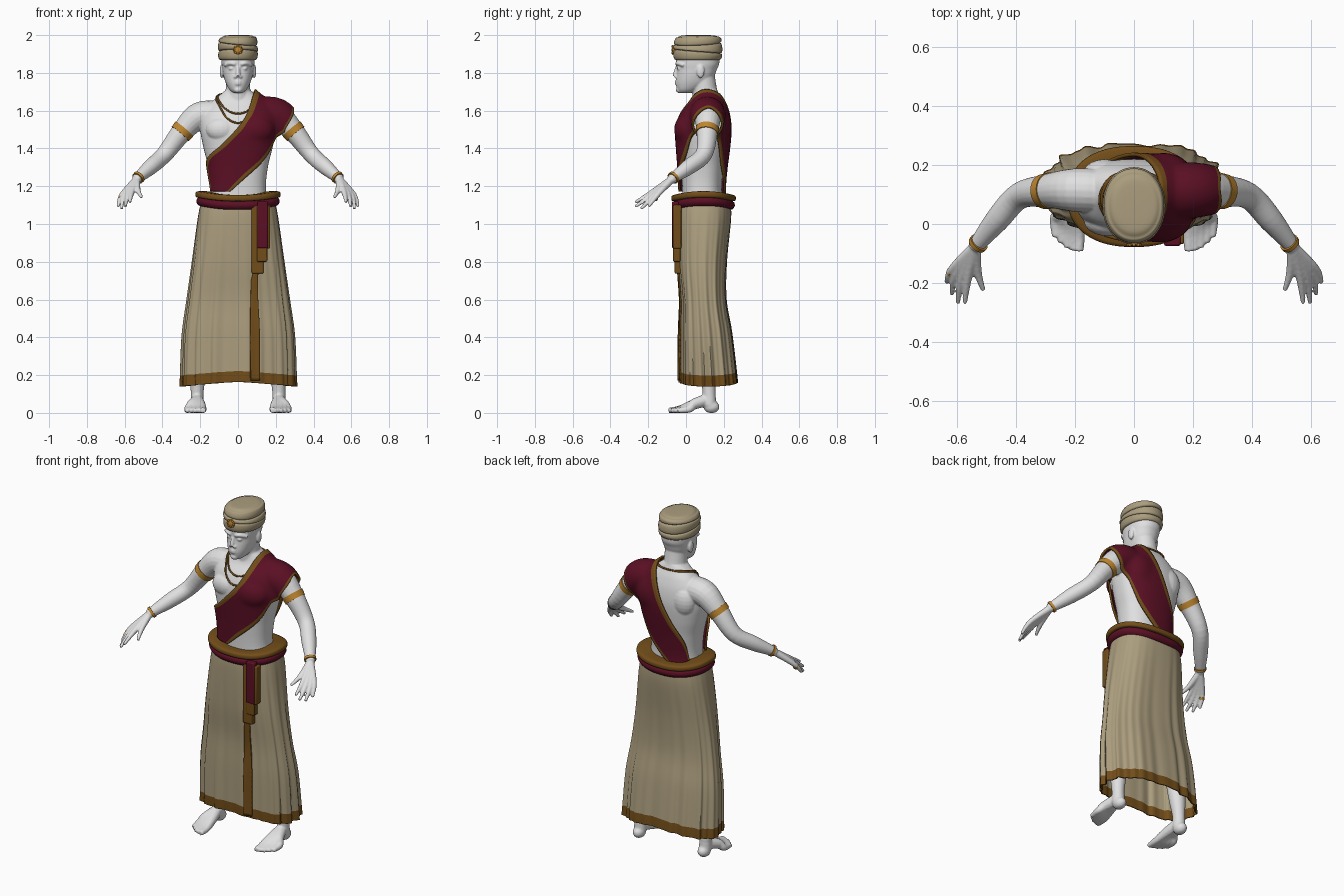
import bpy, bmesh, math
from mathutils import Vector, Matrix
from mathutils.bvhtree import BVHTree

cube = bpy.data.objects.get("Cube")
if cube:
    bpy.data.objects.remove(cube)


def material(name, *rgb):
    m = bpy.data.materials.new(name)
    m.use_nodes = True
    m.diffuse_color = (*rgb, 1)
    m.node_tree.nodes["Principled BSDF"].inputs["Base Color"].default_value = (*rgb, 1)
    return m


SKIN = material("pale skin", .75, .75, .75)
CLOTH = material("cream cloth", .41, .34, .21)
MAROON = material("maroon cloth", .105, .005, .018)
TRIM = material("brown trim", .17, .075, .01)
GOLD = material("gold", .52, .24, .03)


def spline(pts, k=6):
    v = [Vector(p) for p in pts]
    e = [v[0]] + v + [v[-1]]
    out = []
    for a, b, c, d in zip(e, e[1:], e[2:], e[3:]):
        for t in (i / k for i in range(k)):
            out.append((2 * b + (c - a) * t + (2 * a - 5 * b + 4 * c - d) * t * t
                        + (3 * b - a - 3 * c + d) * t ** 3) / 2)
    return out + [v[-1]]


def bridge(bm, rows, closed=True, caps=True, rule=None):
    """Skin a list of point rows with quads; rule(row, column) picks the material."""
    grid = [[bm.verts.new(p) for p in r] for r in rows]
    n = len(rows[0])
    for i in range(len(rows) - 1):
        for j in range(n if closed else n - 1):
            k = (j + 1) % n
            f = bm.faces.new((grid[i][j], grid[i][k], grid[i + 1][k], grid[i + 1][j]))
            f.material_index = rule(i, j) if rule else 0
    if caps:
        bm.faces.new(grid[0])
        bm.faces.new(grid[-1])


def tube(bm, pts, s=1, n=14, k=5):
    """Round limb through points (x, y, z, radius), mirrored by s."""
    path = spline([(s * x, y, z, r) for x, y, z, r in pts], k)
    rows = []
    for i, p in enumerate(path):
        d = path[min(i + 1, len(path) - 1)].xyz - path[max(i - 1, 0)].xyz
        q = d.to_track_quat('Z', 'Y')
        rows.append([p.xyz + q @ Vector((p.w * math.cos(a), p.w * math.sin(a), 0))
                     for a in (math.tau * j / n for j in range(n))])
    bridge(bm, rows)


def loft(bm, rings, n=48, p=2.2, k=6, warp=None, caps=True, rule=None):
    """Upright form through rings (z, centre y, half width, half depth)."""
    rows = []
    for z, cy, rx, ry in spline(rings, k):
        row = []
        for j in range(n):
            a = math.tau * j / n
            c, s = math.cos(a), math.sin(a)
            v = Vector((rx * math.copysign(abs(c) ** (2 / p), c),
                        cy + ry * math.copysign(abs(s) ** (2 / p), s), z))
            row.append(warp(v, a) if warp else v)
        rows.append(row)
    bridge(bm, rows, caps=caps, rule=rule)


def ball(bm, pos, size):
    bmesh.ops.create_uvsphere(bm, u_segments=20, v_segments=12, radius=1,
                              matrix=Matrix.LocRotScale(Vector(pos), None, Vector(size)))


def finish(name, bm, mats, voxel=0, solid=0, smooth=0, offset=0):
    bmesh.ops.recalc_face_normals(bm, faces=bm.faces)
    me = bpy.data.meshes.new(name)
    bm.to_mesh(me)
    bm.free()
    ob = bpy.data.objects.new(name, me)
    bpy.context.collection.objects.link(ob)
    for m in mats:
        me.materials.append(m)
    for f in me.polygons:
        f.use_smooth = True
    me.set_sharp_from_angle(angle=math.radians(50))
    if voxel:
        r = ob.modifiers.new("blend", 'REMESH')
        r.mode, r.voxel_size, r.use_smooth_shade = 'VOXEL', voxel, True
    if smooth:
        r = ob.modifiers.new("soften", 'SMOOTH')
        r.factor, r.iterations = .5, smooth
    if solid:
        r = ob.modifiers.new("thickness", 'SOLIDIFY')
        r.thickness, r.offset = solid, offset
    return ob


def surface(ob):
    bpy.context.view_layer.update()
    return BVHTree.FromObject(ob, bpy.context.evaluated_depsgraph_get())


def drape(name, tree, pairs, cols, lift, mats, rule=None, bulge=0, solid=.008, smooth=0):
    """Lay a strip of cloth, given by its two edges, on a surface."""
    rows = []
    for e in spline([a + b for a, b in pairs], 8):
        a, b = Vector(e[:3]), Vector(e[3:])
        out = ((a + b) / 2 - Vector((0, .09, 0))) * Vector((1, 0, 0)).x
        out.z = 0
        row = []
        for j in range(cols + 1):
            u = j / cols
            g = a.lerp(b, u) + out.normalized() * bulge * 4 * u * (1 - u)
            loc, normal, _, _ = tree.find_nearest(g)
            row.append(loc + normal * lift)
        rows.append(row)
    bm = bmesh.new()
    bridge(bm, rows, closed=False, caps=False, rule=rule)
    return finish(name, bm, mats, solid=solid, smooth=smooth)


# Body: torso, neck, head, arms and hands blended into one skin
bm = bmesh.new()
loft(bm, [(1.05, .09, .17, .11), (1.18, .085, .148, .105), (1.3, .087, .158, .112),
          (1.4, .09, .182, .122), (1.5, .092, .2, .128), (1.58, .1, .19, .112),
          (1.64, .112, .145, .082), (1.68, .11, .1, .066), (1.71, .105, .064, .06)], p=2.4)
tube(bm, [(0, .115, 1.6, .08), (0, .1, 1.7, .066), (0, .085, 1.82, .062)], n=24)
loft(bm, [(1.693, -.005, .022, .028), (1.71, .01, .044, .055), (1.745, .035, .064, .088),
          (1.785, .05, .077, .101), (1.82, .058, .083, .106), (1.85, .062, .087, .114),
          (1.9, .062, .088, .114), (1.94, .062, .075, .1)], n=40)
tube(bm, [(0, -.045, 1.835, .009), (0, -.054, 1.805, .011), (0, -.058, 1.782, .013)])
ball(bm, (0, -.03, 1.71), (.024, .024, .018))
for z in (1.742, 1.753):
    tube(bm, [(-.026, -.038, z, .005), (0, -.053, z, .007), (.026, -.038, z, .005)])
for s in (-1, 1):
    tube(bm, [(.014, -.049, 1.845, .009), (.04, -.044, 1.851, .01), (.072, -.012, 1.84, .009)], s)
    ball(bm, (s * .034, -.034, 1.823), (.016, .014, .009))
    ball(bm, (s * .013, -.051, 1.779), (.01, .011, .008))
    ball(bm, (s * .086, .077, 1.808), (.011, .021, .036))
    ball(bm, (s * .085, .01, 1.5), (.085, .052, .065))
    ball(bm, (s * .1, .165, 1.52), (.075, .055, .09))
    tube(bm, [(.1, .11, 1.575, .075), (.205, .115, 1.572, .073), (.295, .112, 1.49, .057),
              (.388, .095, 1.37, .045), (.465, .012, 1.3, .041), (.54, -.08, 1.235, .025)], s, 20)
    wrist = (.536, -.075, 1.237, .02)
    for knuckle, tip in (((.562, -.18, 1.168), (.573, -.268, 1.115)),
                         ((.583, -.178, 1.157), (.597, -.268, 1.092)),
                         ((.602, -.168, 1.151), (.617, -.238, 1.08)),
                         ((.615, -.152, 1.153), (.635, -.198, 1.093)),
                         ((.53, -.16, 1.18), (.51, -.225, 1.142))):
        tube(bm, [wrist, (*knuckle, .0145), (*tip, .008)], s, 10)
body = finish("body", bm, [SKIN], voxel=.005, smooth=2)

# Legs and feet
for s, side in ((-1, "right"), (1, "left")):
    bm = bmesh.new()
    tube(bm, [(.15, .1, .9, .075), (.185, .1, .5, .055), (.208, .115, .25, .048),
              (.216, .122, .12, .035), (.216, .125, .04, .036)], s, 20)
    ball(bm, (s * .216, .135, .032), (.034, .042, .034))
    for i in range(5):
        x, y = .186 + .02 * i, -.092 + .003 * i * i
        r = .012 if i else .016
        tube(bm, [(.216, .1, .065, .034), (.2 + .011 * i, .04, .045, .028),
                  (x, y + .06, .02, .02), (x, y, .012, r)], s, 10)
    for v in bm.verts:
        v.co.z = max(v.co.z, 0)
    finish(side + "_leg", bm, [SKIN], voxel=.006, smooth=2)


# Skirt with folds and a trimmed hem
def folds(v, a):
    t = max(0, min(1, (1.12 - v.z) / .95))
    rear = .5 + .5 * abs(math.cos(a))
    d = t * rear * (.009 * math.sin(13 * a + 2 * math.sin(3 * a)) + .005 * math.sin(29 * a))
    out = Vector((v.x, v.y - .1, 0)).normalized() * d
    out.z = -.012 * t * abs(math.cos(a)) + .012 * t * (1 - abs(math.cos(a)))
    return v + out


bm = bmesh.new()
loft(bm, [(1.12, .095, .195, .14), (1.03, .093, .213, .146), (.8, .085, .243, .132),
          (.6, .092, .27, .122), (.42, .105, .293, .138), (.21, .117, .3, .15),
          (.152, .12, .302, .152)], n=180, p=2.5, warp=folds, caps=False,
     rule=lambda i, j: int(i >= 30))
skirt = finish("skirt", bm, [CLOTH, TRIM], solid=.006, offset=-1)
drape("skirt_front_trim", surface(skirt),
      [((.083, -.1, z), (.12, -.1, z)) for z in (1.05, .8, .6, .4, .17)], 4, .004, [TRIM])

# Belt: maroon roll below, brown roll on top
bm = bmesh.new()
loft(bm, [(z, .093, w, w - .055) for z, w in ((1.085, .19), (1.088, .208), (1.105, .22), (1.122, .218),
          (1.13, .21), (1.133, .222), (1.148, .226), (1.163, .215), (1.163, .15))],
     n=72, k=3, p=2.3, rule=lambda i, j: int(i >= 12),
     warp=lambda v, a: v + Vector((0, 0, .01 * math.cos(2 * a))))
finish("belt", bm, [MAROON, TRIM])


# Hanging ends of the belt
def strap(name, x0, x1, z0, z1, y0, y1, mat):
    bm = bmesh.new()
    bmesh.ops.create_cube(bm, size=1, matrix=Matrix.LocRotScale(
        Vector((x0 + x1, y0 + y1, z0 + z1)) / 2, None, Vector((x1 - x0, y1 - y0, z1 - z0))))
    ob = finish(name, bm, [mat])
    b = ob.modifiers.new("round", 'BEVEL')
    b.width, b.segments = .006, 2


strap("sash_tail_back", .072, .135, .738, 1.1, -.06, -.02, TRIM)
strap("sash_tail_middle", .1, .155, .8, 1.1, -.068, -.03, TRIM)
strap("sash_tail_edge", .1, .17, .87, 1.1, -.068, -.025, TRIM)
strap("sash_tail_front", .102, .158, .872, 1.12, -.074, -.04, MAROON)

# Shoulder cloth: front waist, over the left shoulder, to the back waist
tree = surface(body)
edges = [((-.15, .01, 1.17), (-.04, -.03, 1.17)), ((-.165, .03, 1.33), (.05, -.03, 1.25)),
         ((-.08, -.04, 1.43), (.165, -.01, 1.36)), ((.02, -.03, 1.54), (.22, .01, 1.44)),
         ((.06, .02, 1.63), (.26, .06, 1.52)), ((.065, .1, 1.69), (.275, .12, 1.6)),
         ((.05, .18, 1.64), (.26, .17, 1.52)), ((0, .22, 1.52), (.2, .19, 1.42)),
         ((-.06, .21, 1.4), (.13, .2, 1.3)), ((-.12, .18, 1.28), (.02, .2, 1.18)),
         ((-.14, .16, 1.17), (-.03, .19, 1.14))]
drape("shoulder_cloth", tree, edges, 20, .016, [MAROON, TRIM], bulge=.035, solid=.012, smooth=4,
      rule=lambda i, j: int(j < 2 or j > 17))

# Necklaces resting on the chest
for name, drop in (("short_necklace", .105), ("long_necklace", .16)):
    pts = []
    for i in range(41):
        t = math.tau * i / 40
        g = Vector((.095 * math.sin(t), .085 - .1 * math.cos(t),
                    1.69 - drop * (.5 + .5 * math.cos(t)) ** 1.5))
        loc, normal, _, _ = tree.find_nearest(g)
        pts.append((*(loc + normal * .004), .005))
    bm = bmesh.new()
    tube(bm, pts, n=8, k=2)
    finish(name, bm, [TRIM])

# Arm bands, bracelets and a finger ring
for s, side in ((-1, "right"), (1, "left")):
    for name, a, b in (("arm_band", (.284, .113, 1.503, .062), (.306, .11, 1.477, .059)),
                       ("bracelet", (.524, -.062, 1.249, .034), (.532, -.071, 1.241, .033))):
        bm = bmesh.new()
        tube(bm, [a, b], s, 28, 2)
        finish(side + "_" + name, bm, [GOLD])
bm = bmesh.new()
tube(bm, [(.618, -.16, 1.141, .016), (.621, -.167, 1.132, .016)], -1)
finish("finger_ring", bm, [GOLD])


# Wrapped turban with a brooch
def wrap(v, a):
    weight = max(0, 1 - ((v.z - 1.935) / .065) ** 2)
    return v + Vector((0, 0, .011 * weight * math.cos(a + 1 + 50 * (v.z - 1.9))))


bm = bmesh.new()
loft(bm, [(z, .062, w, w * 1.23) for z, w in ((1.868, .088), (1.872, .099), (1.89, .105), (1.91, .103),
          (1.914, .095), (1.918, .104), (1.935, .106), (1.95, .102), (1.954, .094),
          (1.958, .101), (1.972, .102), (1.987, .095), (1.99, .086), (1.998, .07), (2, .03))],
     n=64, k=3, p=2.1, warp=wrap)
finish("turban", bm, [CLOTH])
bm = bmesh.new()
ball(bm, (0, -.066, 1.922), (.024, .01, .024))
for i in range(8):
    a = math.tau * i / 8
    ball(bm, (.02 * math.cos(a), -.07, 1.922 + .02 * math.sin(a)), (.006, .006, .006))
finish("turban_brooch", bm, [GOLD])
